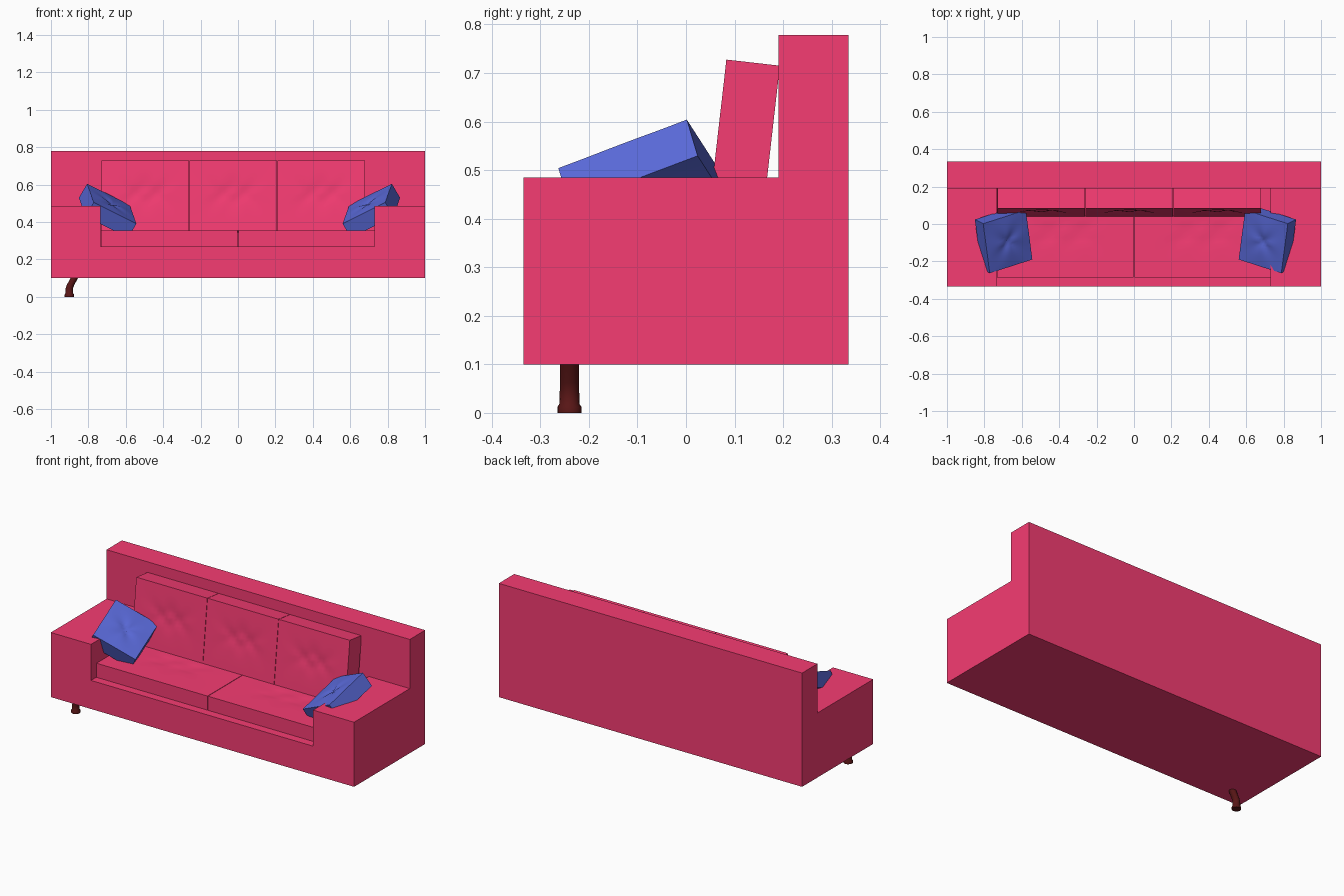
import bpy, bmesh, math
from mathutils import Vector, Matrix

if "Cube" in bpy.data.objects:
    bpy.data.objects.remove(bpy.data.objects["Cube"])


def material(name, col):
    m = bpy.data.materials.new(name)
    m.diffuse_color = (*col, 1)
    m.use_nodes = True
    m.node_tree.nodes["Principled BSDF"].inputs["Base Color"].default_value = m.diffuse_color
    return m


PINK = material("pink_fabric", (0.92, 0.045, 0.17))
BLUE = material("blue_fabric", (0.10, 0.14, 0.68))
WOOD = material("dark_wood", (0.10, 0.008, 0.008))


def finish(name, bm, mat, matrix=Matrix()):
    bmesh.ops.recalc_face_normals(bm, faces=bm.faces)
    me = bpy.data.meshes.new(name)
    bm.to_mesh(me)
    bm.free()
    ob = bpy.data.objects.new(name, me)
    bpy.context.collection.objects.link(ob)
    ob.matrix_world = matrix
    me.materials.append(mat)
    bpy.ops.object.select_all(action='DESELECT')
    ob.select_set(True)
    bpy.context.view_layer.objects.active = ob
    bpy.ops.object.shade_smooth_by_angle(angle=math.radians(40))
    return ob


def extruded(name, profile, y0, y1, mat):
    """Extrude an x/z outline from y0 to y1."""
    bm = bmesh.new()
    face = bm.faces.new([bm.verts.new((x, y0, z)) for x, z in profile])
    ext = bmesh.ops.extrude_face_region(bm, geom=[face], use_keep_orig=True)
    new = [v for v in ext['geom'] if isinstance(v, bmesh.types.BMVert)]
    bmesh.ops.translate(bm, verts=new, vec=(0, y1 - y0, 0))
    return finish(name, bm, mat)


def cushion(name, size, matrix, mat, buttons, puff=0.0, depth=0.012, radius=0.035):
    """Box cushion with star-creased button dimples on its +z face."""
    bm = bmesh.new()
    bmesh.ops.create_cube(bm, size=1)
    bmesh.ops.subdivide_edges(bm, edges=bm.edges[:], cuts=19, use_grid_fill=True)
    for v in bm.verts:
        x, y, z = v.co
        top = z > 0.499
        v.co = Vector((x * size[0], y * size[1], z * size[2]))
        v.co.z += 2 * z * puff * math.cos(math.pi * x) * math.cos(math.pi * y)
        if top:
            for bx, by in buttons:
                dx, dy = v.co.x - bx, v.co.y - by
                star = 1 - 0.45 * math.cos(4 * math.atan2(dy, dx))
                v.co.z -= depth * math.exp(-math.hypot(dx, dy) / (radius * star))
    return finish(name, bm, mat, matrix)


# Base with both arms, and the tall back
L, R = -0.735, 0.73
extruded("base_and_arms", [(-1, 0.1), (1, 0.1), (1, 0.485), (R, 0.485),
                           (R, 0.27), (L, 0.27), (L, 0.485), (-1, 0.485)],
         -0.335, 0.19, PINK)
extruded("back", [(-1, 0.1), (1, 0.1), (1, 0.778), (-1, 0.778)], 0.19, 0.335, PINK)

# Two seat cushions
for i, (x0, x1) in enumerate([(L, 0), (0, R)]):
    loc = Matrix.Translation(((x0 + x1) / 2, -0.048, 0.312))
    cushion(f"seat_cushion_{i + 1}", (x1 - x0 - 0.003, 0.474, 0.084), loc, PINK,
            [(-0.085, 0), (0.085, 0)])

# Three tilted back cushions
tilt = Matrix.Rotation(math.radians(90 - 6.5), 4, 'X')
for i in range(3):
    loc = Matrix.Translation((-0.495 + 0.47 * i, 0.117, 0.535))
    cushion(f"back_cushion_{i + 1}", (0.468, 0.375, 0.111), loc @ tilt, PINK,
            [(-0.055, 0.01), (0.055, 0.01)])

# Throw pillows leaning over the arms, mirrored
for side, name in ((-1, "left_pillow"), (1, "right_pillow")):
    v = Vector((side * 0.035, 0.265, 0.1)).normalized()
    n = Vector((-side * 0.496, -0.249, 0.832))
    n = (n - v * n.dot(v)).normalized()
    rot = Matrix((v.cross(n), v, n)).transposed().to_4x4()
    loc = Matrix.Translation((side * 0.705 + 0.008, -0.083, 0.46))
    cushion(name, (0.265, 0.285, 0.09), loc @ rot, BLUE, [(0, 0)], puff=0.008, depth=0.02)

# Curved front leg with a round foot
rings = [(-0.902, 0, 0.025), (-0.902, 0.012, 0.025), (-0.902, 0.018, 0.021),
         (-0.902, 0.045, 0.02), (-0.896, 0.062, 0.02), (-0.878, 0.095, 0.02),
         (-0.868, 0.115, 0.02)]
bm = bmesh.new()
loops = [[bm.verts.new((x + r * math.cos(a * math.tau / 16),
                        -0.24 + r * math.sin(a * math.tau / 16), z))
          for a in range(16)] for x, z, r in rings]
for lo, hi in zip(loops, loops[1:]):
    for a in range(16):
        b = (a + 1) % 16
        bm.faces.new((lo[a], lo[b], hi[b], hi[a]))
bm.faces.new(loops[0])
bm.faces.new(loops[-1])
finish("front_leg", bm, WOOD)
